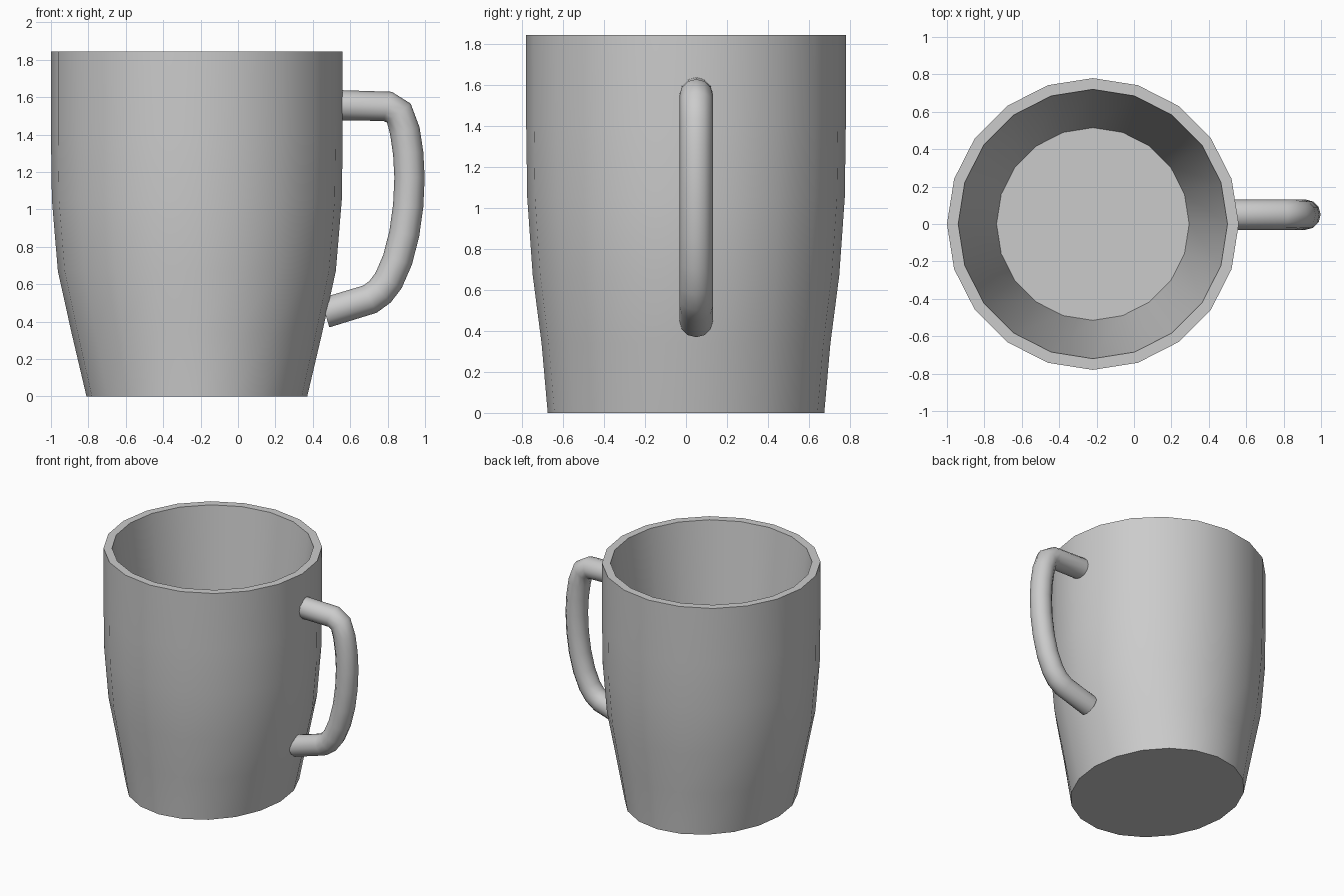
import bpy, bmesh, math

if "Cube" in bpy.data.objects:
    bpy.data.objects.remove(bpy.data.objects["Cube"])

SIDES = 20
CENTRE_X = -0.22


def smooth(ob, angle):
    bpy.ops.object.select_all(action='DESELECT')
    ob.select_set(True)
    bpy.context.view_layer.objects.active = ob
    bpy.ops.object.shade_smooth_by_angle(angle=math.radians(angle))


# Mug body: rings (x radius, y radius, z) up the outside, then down the inside
rings = [
    (0.59, 0.675, 0.0), (0.67, 0.705, 0.34), (0.743, 0.748, 0.67),
    (0.775, 0.775, 1.05), (0.78, 0.78, 1.40), (0.78, 0.78, 1.845),
    (0.72, 0.72, 1.845), (0.515, 0.515, 0.10),
]
bm = bmesh.new()
loops = []
for rx, ry, z in rings:
    loops.append([bm.verts.new((CENTRE_X + rx * math.cos(2 * math.pi * i / SIDES),
                                ry * math.sin(2 * math.pi * i / SIDES), z))
                  for i in range(SIDES)])
for a, b in zip(loops, loops[1:]):
    for i in range(SIDES):
        j = (i + 1) % SIDES
        bm.faces.new((a[i], a[j], b[j], b[i]))
bm.faces.new(loops[0][::-1])   # underside
bm.faces.new(loops[-1])        # inner floor
bmesh.ops.recalc_face_normals(bm, faces=bm.faces)
mesh = bpy.data.meshes.new("mug_body")
bm.to_mesh(mesh)
bm.free()
body = bpy.data.objects.new("mug_body", mesh)
bpy.context.collection.objects.link(body)
smooth(body, 35)

# Handle: round tube along a path in the xz plane, slightly off centre in y
path = [(0.535, 1.557), (0.80, 1.551), (0.86, 1.515), (0.892, 1.42),
        (0.910, 1.30), (0.917, 1.17), (0.910, 1.02), (0.889, 0.87),
        (0.853, 0.73), (0.805, 0.62), (0.76, 0.56), (0.705, 0.52),
        (0.465, 0.447)]
curve = bpy.data.curves.new("handle", 'CURVE')
curve.dimensions = '3D'
curve.bevel_depth = 0.081
curve.bevel_resolution = 4
curve.use_fill_caps = True
spline = curve.splines.new('POLY')
spline.points.add(len(path) - 1)
for p, (x, z) in zip(spline.points, path):
    p.co = (x, 0.05, z, 1)
handle = bpy.data.objects.new("handle", curve)
bpy.context.collection.objects.link(handle)
bpy.ops.object.select_all(action='DESELECT')
handle.select_set(True)
bpy.context.view_layer.objects.active = handle
bpy.ops.object.convert(target='MESH')
smooth(bpy.context.view_layer.objects.active, 45)
